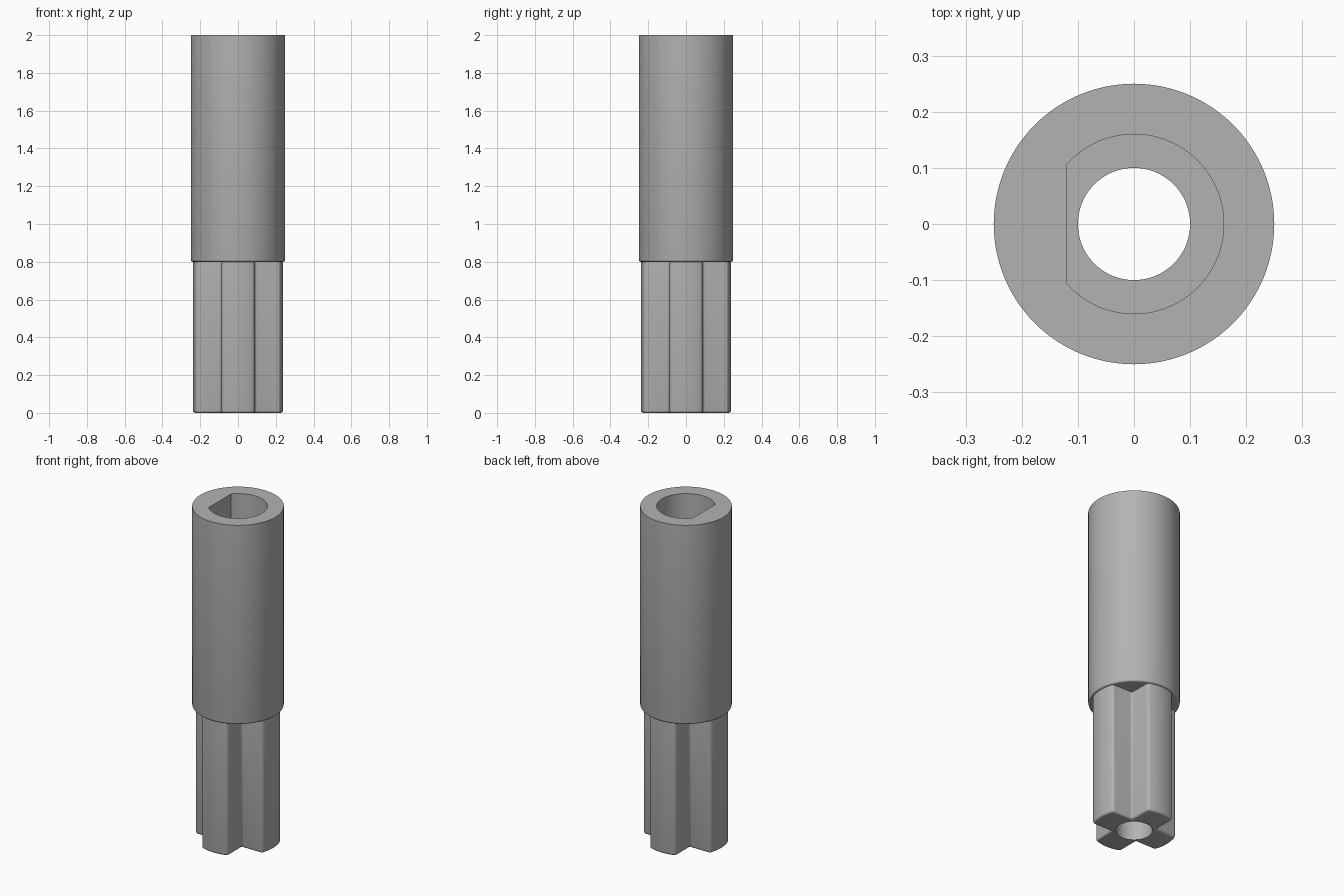
import bpy, bmesh, math

if "Cube" in bpy.data.objects:
    bpy.data.objects.remove(bpy.data.objects["Cube"])

SLEEVE_R, SPLINE_R, ARM = 0.25, 0.238, 0.088
BORE_R, FLAT_X, HOLE_R = 0.16, -0.12, 0.1
STEP_Z, BORE_Z, TOP_Z = 0.8, 1.0, 2.0

grey = bpy.data.materials.new("plain_grey")
grey.use_nodes = True
colour = (0.45, 0.45, 0.45, 1)
grey.diffuse_color = colour
grey.node_tree.nodes["Principled BSDF"].inputs["Base Color"].default_value = colour


def arc(radius, start, end, steps):
    """Points on a circle, from start to end angle inclusive."""
    angles = [start + (end - start) * i / steps for i in range(steps + 1)]
    return [(radius * math.cos(a), radius * math.sin(a)) for a in angles]


def prism(name, outline, low, high, bevel=0.0, pick=None):
    """Extrude an outline upwards and round the edges chosen by pick."""
    bm = bmesh.new()
    face = bm.faces.new([bm.verts.new((x, y, low)) for x, y in outline])
    top = bmesh.ops.extrude_face_region(bm, geom=[face])["geom"]
    for v in top:
        if isinstance(v, bmesh.types.BMVert):
            v.co.z = high
    bmesh.ops.recalc_face_normals(bm, faces=bm.faces)
    if bevel:
        edges = [e for e in bm.edges if pick(e)]
        bmesh.ops.bevel(bm, geom=edges, offset=bevel, segments=3,
                        profile=0.5, affect='EDGES', clamp_overlap=True)
    mesh = bpy.data.meshes.new(name)
    bm.to_mesh(mesh)
    bm.free()
    mesh.materials.append(grey)
    ob = bpy.data.objects.new(name, mesh)
    bpy.context.collection.objects.link(ob)
    return ob


def boolean(target, tool, operation):
    """Apply a boolean and remove the tool."""
    mod = target.modifiers.new(operation, 'BOOLEAN')
    mod.object, mod.operation, mod.solver = tool, operation, 'EXACT'
    bpy.context.view_layer.objects.active = target
    bpy.ops.object.modifier_apply(modifier=mod.name)
    bpy.data.objects.remove(tool)


def at_height(edge, z):
    return all(abs(v.co.z - z) < 1e-4 for v in edge.verts)


# Sleeve: round upper body with a softened lower rim
circle = arc(SLEEVE_R, 0, math.tau, 96)[:-1]
body = prism("coupler_body", circle, STEP_Z, TOP_Z, 0.01,
             lambda e: at_height(e, STEP_Z))

# Cross spline: four arms with curved ends and rounded edges
half = math.asin(ARM / SPLINE_R)
cross = []
for k in range(4):
    turn = k * math.pi / 2
    cross += arc(SPLINE_R, turn - half, turn + half, 10)
    cross += arc(ARM * math.sqrt(2), turn + math.pi / 4, turn + math.pi / 4, 1)[:1]


def spline_edge(e):
    if at_height(e, 0):
        return True
    upright = abs(e.verts[0].co.z - e.verts[1].co.z) > 0.1
    return upright and e.calc_face_angle(0) > 0.5


spline = prism("cross_spline", cross, 0, STEP_Z + 0.1, 0.012, spline_edge)
boolean(body, spline, 'UNION')

# Flat-sided shaft bore from the top
flat = math.acos(FLAT_X / BORE_R)
bore = prism("shaft_bore", arc(BORE_R, -flat, flat, 64), BORE_Z, TOP_Z + 0.1)
boolean(body, bore, 'DIFFERENCE')

# Round through hole
hole = prism("through_hole", arc(HOLE_R, 0, math.tau, 64)[:-1], -0.1, TOP_Z)
boolean(body, hole, 'DIFFERENCE')

# Smooth shading with crisp rims
bpy.ops.object.select_all(action='DESELECT')
body.select_set(True)
bpy.context.view_layer.objects.active = body
bpy.ops.object.shade_smooth_by_angle(angle=math.radians(35))
